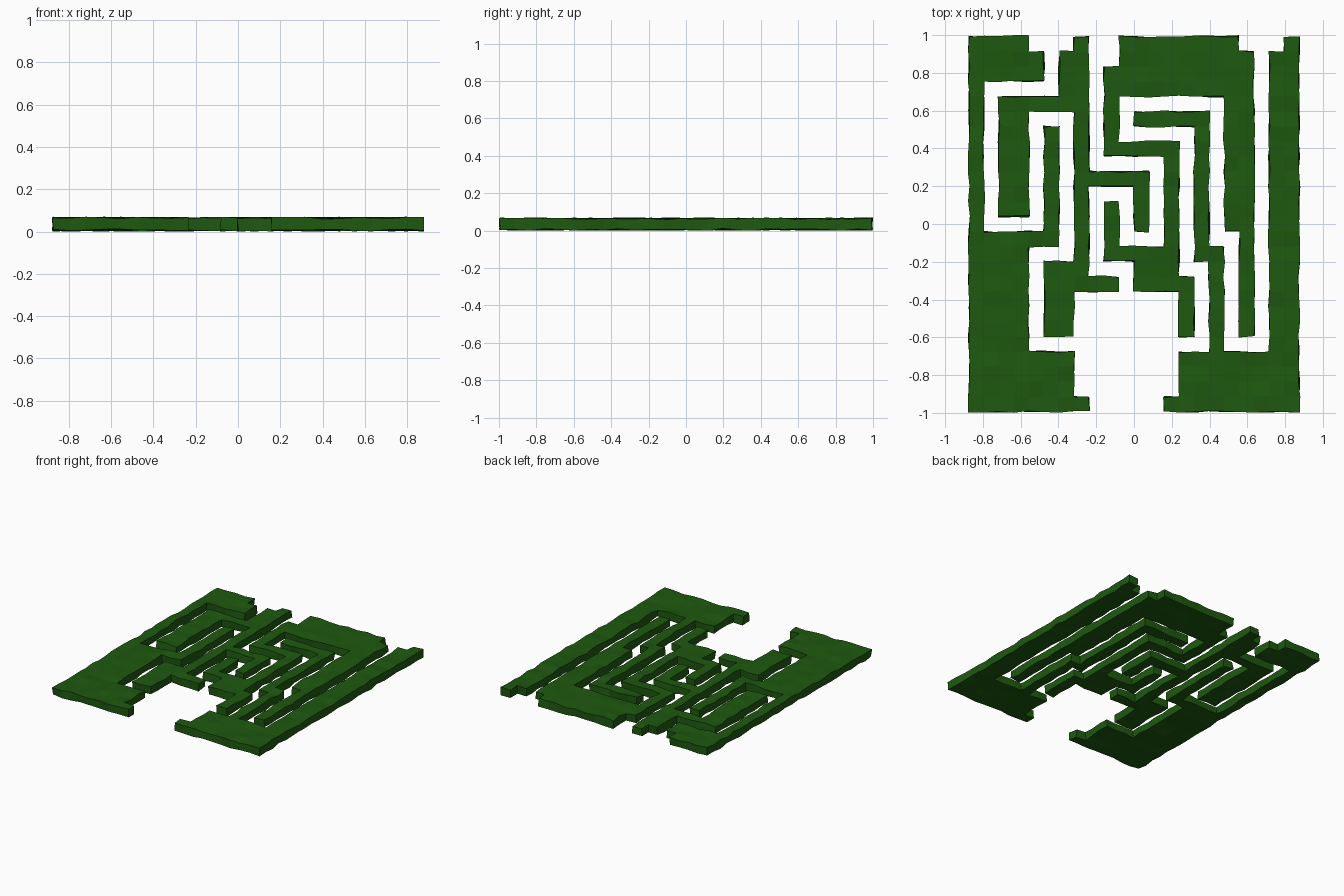
import bpy, bmesh, random

if "Cube" in bpy.data.objects:
    bpy.data.objects.remove(bpy.data.objects["Cube"])

random.seed(4)
CELL, Z0, Z1, WOBBLE = 0.0795, 0.006, 0.064, 0.006
COLS, ROWS = 22, 25

green = bpy.data.materials.new("hedge_green")
green.diffuse_color = (0.013, 0.1, 0.005, 1)
green.use_nodes = True
green.node_tree.nodes["Principled BSDF"].inputs["Base Color"].default_value = green.diffuse_color


def jitter():
    return random.uniform(-WOBBLE, WOBBLE)


def hedge(name, rects):
    """Union of grid rectangles (x0, x1, y0, y1 in cells) as one wobbly slab."""
    cells = sorted({(i, j) for x0, x1, y0, y1 in rects
                    for i in range(x0, x1) for j in range(y0, y1)})
    filled = set(cells)
    bm = bmesh.new()
    verts = {}

    def v(i, j, k):
        if (i, j, k) not in verts:
            verts[i, j, k] = bm.verts.new(((i - COLS / 2) * CELL + jitter(),
                                           (j - ROWS / 2) * CELL + jitter(),
                                           (Z1 if k else Z0) + jitter()))
        return verts[i, j, k]

    for i, j in cells:
        ring = [(i, j), (i + 1, j), (i + 1, j + 1), (i, j + 1)]
        bm.faces.new([v(a, b, 1) for a, b in ring])
        bm.faces.new([v(a, b, 0) for a, b in reversed(ring)])
        # side faces only where the neighbouring cell is open path
        for n, (dx, dy) in enumerate([(0, -1), (1, 0), (0, 1), (-1, 0)]):
            if (i + dx, j + dy) not in filled:
                a, b = ring[n], ring[(n + 1) % 4]
                bm.faces.new([v(*a, 0), v(*b, 0), v(*b, 1), v(*a, 1)])
    mesh = bpy.data.meshes.new(name)
    bm.to_mesh(mesh)
    bm.free()
    mesh.materials.append(green)
    obj = bpy.data.objects.new(name, mesh)
    bpy.context.collection.objects.link(obj)


# Left border with its inward spur
hedge("left_outer_hedge", [
    (0, 4, 22, 25), (4, 5, 22, 24), (0, 1, 12, 22), (0, 4, 0, 12),
    (4, 6, 11, 12), (5, 6, 12, 19), (4, 7, 0, 4), (7, 8, 0, 1)])

# Central spine with left block and hooked branch
hedge("left_inner_hedge", [
    (2, 4, 13, 21), (4, 7, 20, 21), (6, 8, 20, 24), (7, 8, 8, 25),
    (5, 7, 5, 10), (7, 10, 8, 9), (8, 12, 15, 16), (11, 12, 12, 15)])

# Top right block with the spiral around the centre
hedge("right_inner_hedge", [
    (10, 18, 21, 25), (9, 10, 17, 23), (18, 19, 5, 24), (17, 18, 12, 21),
    (10, 14, 17, 18), (13, 14, 8, 17), (11, 13, 8, 11), (9, 11, 10, 11),
    (9, 10, 11, 14), (14, 15, 5, 9)])

# Right border with its long stepped branch
hedge("right_outer_hedge", [
    (21, 22, 0, 25), (20, 21, 0, 24), (14, 20, 0, 4), (13, 14, 0, 1),
    (16, 17, 4, 11), (15, 16, 10, 20), (11, 15, 19, 20)])
